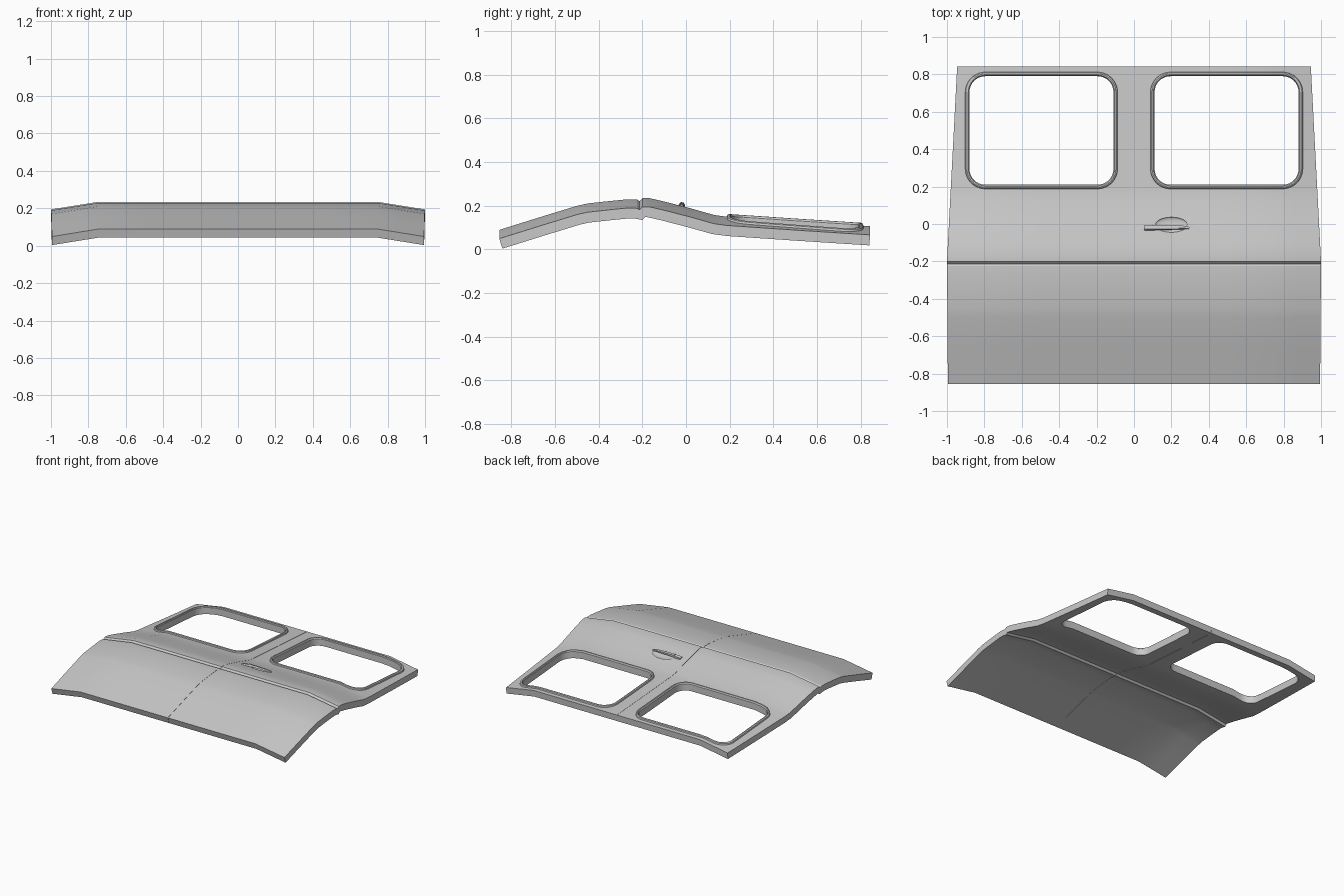
import bpy, bmesh, math
from mathutils import Matrix, Vector

cube = bpy.data.objects.get("Cube")
if cube:
    bpy.data.objects.remove(cube, do_unlink=True)

paint = bpy.data.materials.new("grey_paint")
paint.use_nodes = True
paint.diffuse_color = (0.58, 0.58, 0.58, 1)
paint.node_tree.nodes["Principled BSDF"].inputs["Base Color"].default_value = paint.diffuse_color

# Centre-line profile of the outer skin (y, z), with the belt groove
PROFILE = [(-.855, .089), (-.66, .15), (-.5, .199), (-.45, .21), (-.36, .22), (-.27, .229),
           (-.224, .228), (-.213, .221), (-.2, .234), (-.165, .234), (-.1, .219),
           (.02, .188), (.13, .157), (.19, .149), (.5, .128), (.843, .106)]
THICK = 0.048
DROP = 0.04


def half_width(y):
    return 0.995 + 0.005 * (y + .85) / .65 if y < -.2 else 1 - 0.055 * (y + .2) / 1.05


def height(y):
    for (y0, z0), (y1, z1) in zip(PROFILE, PROFILE[1:]):
        if y <= y1:
            break
    return z0 + (z1 - z0) * (y - y0) / (y1 - y0)


def edge_drop(u):
    return DROP * max(0, (abs(u) - .75) / .25)


def surface(x, y):
    return height(y) - edge_drop(x / half_width(y))


def make_object(name, bm, smooth=True):
    bmesh.ops.recalc_face_normals(bm, faces=bm.faces)
    mesh = bpy.data.meshes.new(name)
    bm.to_mesh(mesh)
    bm.free()
    mesh.materials.append(paint)
    obj = bpy.data.objects.new(name, mesh)
    bpy.context.collection.objects.link(obj)
    if smooth:
        smooth_shade(obj)
    return obj


def select_only(obj):
    bpy.ops.object.select_all(action='DESELECT')
    obj.select_set(True)
    bpy.context.view_layer.objects.active = obj


def smooth_shade(obj):
    select_only(obj)
    bpy.ops.object.shade_smooth_by_angle(angle=math.radians(28))


def bridge(bm, a, b):
    n = len(a)
    for i in range(n):
        bm.faces.new((a[i], a[(i + 1) % n], b[(i + 1) % n], b[i]))


def cut(obj, cutter):
    mod = obj.modifiers.new("cut", 'BOOLEAN')
    mod.operation = 'DIFFERENCE'
    mod.solver = 'EXACT'
    mod.object = cutter
    select_only(obj)
    bpy.ops.object.modifier_apply(modifier=mod.name)
    bpy.data.objects.remove(cutter, do_unlink=True)


def door_section():
    """Closed y-z loop: outer skin, then inner skin offset along its normals."""
    inner = []
    last = len(PROFILE) - 1
    for i, (y, z) in enumerate(PROFILE):
        a, b = PROFILE[max(i - 1, 0)], PROFILE[min(i + 1, last)]
        t = Vector((b[0] - a[0], b[1] - a[1])).normalized()
        inner.append((y + t.y * THICK, z - t.x * THICK))
    return PROFILE + inner[::-1]


def door(name, side):
    bm = bmesh.new()
    section = door_section()
    loops = []
    for u in (0.0008, .25, .5, .75, .875, 1):
        loops.append([bm.verts.new((side * u * half_width(y), y, z - edge_drop(u)))
                      for y, z in section])
    for a, b in zip(loops, loops[1:]):
        bridge(bm, a, b)
    n = len(section)
    for ring in (loops[0], loops[-1]):
        for j in range(n // 2 - 1):
            bm.faces.new((ring[j], ring[j + 1], ring[n - 2 - j], ring[n - 1 - j]))
    return make_object(name, bm, smooth=False)


def window_outline(side, grow):
    """Rounded rectangle, with extra points along its straight edges."""
    cx, cy, hx, hy, r = .495, .5, .385, .29, .085
    corners = []
    for k, (sx, sy) in enumerate(((1, 1), (-1, 1), (-1, -1), (1, -1))):
        for i in range(9):
            a = math.pi / 2 * (k + i / 8)
            corners.append(Vector((cx + sx * (hx - r) + (r + grow) * math.cos(a),
                                   cy + sy * (hy - r) + (r + grow) * math.sin(a))))
    points = []
    for i, p in enumerate(corners):
        q = corners[(i + 1) % len(corners)]
        steps = 10 if (q - p).length > .1 else 1
        points += [p.lerp(q, s / steps) for s in range(steps)]
    return [(side * p.x, p.y) for p in points]


def window_cutter(side):
    bm = bmesh.new()
    outline = window_outline(side, .002)
    low, high = [[bm.verts.new((x, y, z)) for x, y in outline] for z in (-.2, .5)]
    bridge(bm, low, high)
    bm.faces.new(low)
    bm.faces.new(high)
    return make_object("window_cutter", bm, smooth=False)


def window_frame(name, side):
    bm = bmesh.new()
    lip = [(.023, -.002), (.02, .009), (.013, .013), (.006, .012), (.003, .005),
           (0, .003), (0, -.048), (.003, -.048)]
    loops = [[bm.verts.new((x, y, surface(x, y) + h)) for x, y in window_outline(side, g)]
             for g, h in lip]
    for a, b in zip(loops, loops[1:]):
        bridge(bm, a, b)
    return make_object(name, bm)


def tilted(x, y):
    """Placement on the sloping skin."""
    slope = math.atan2(height(y + .02) - height(y - .02), .04)
    return Matrix.Translation((x, y, surface(x, y))) @ Matrix.Rotation(slope, 4, 'X')


def loft(name, stations, place):
    """Box-section bar along x; stations are (x, half width, bottom, top)."""
    bm = bmesh.new()
    loops = [[bm.verts.new(place @ Vector((x, y, z)))
              for y, z in ((-w, lo), (w, lo), (w * .75, hi), (-w * .75, hi))]
             for x, w, lo, hi in stations]
    for a, b in zip(loops, loops[1:]):
        bridge(bm, a, b)
    bm.faces.new(loops[0])
    bm.faces.new(loops[-1])
    bmesh.ops.bevel(bm, geom=bm.edges[:], offset=.002, segments=2, affect='EDGES')
    return make_object(name, bm)


# Doors with window openings and raised window frames
doors = {}
for label, side in (("left", 1), ("right", -1)):
    doors[label] = door(label + "_door", side)
    cut(doors[label], window_cutter(side))
    window_frame(label + "_window_frame", side)

# Shallow finger recess behind the handle
bm = bmesh.new()
bmesh.ops.create_uvsphere(bm, u_segments=40, v_segments=20, radius=1,
                          matrix=tilted(.2, -.004) @ Matrix.Diagonal((.085, .042, .014, 1)))
cut(doors["left"], make_object("recess_cutter", bm, smooth=False))
for obj in doors.values():
    smooth_shade(obj)

# Door handle: mounting block and tapering lever
place = tilted(0, -.02)
loft("handle_mount", [(.054, .017, -.004, .01), (.113, .017, -.004, .012)], place)
loft("handle_lever", [(.106, .013, .001, .017), (.2, .013, .003, .016),
                      (.27, .01, .002, .013), (.298, .006, 0, .008)], place)
